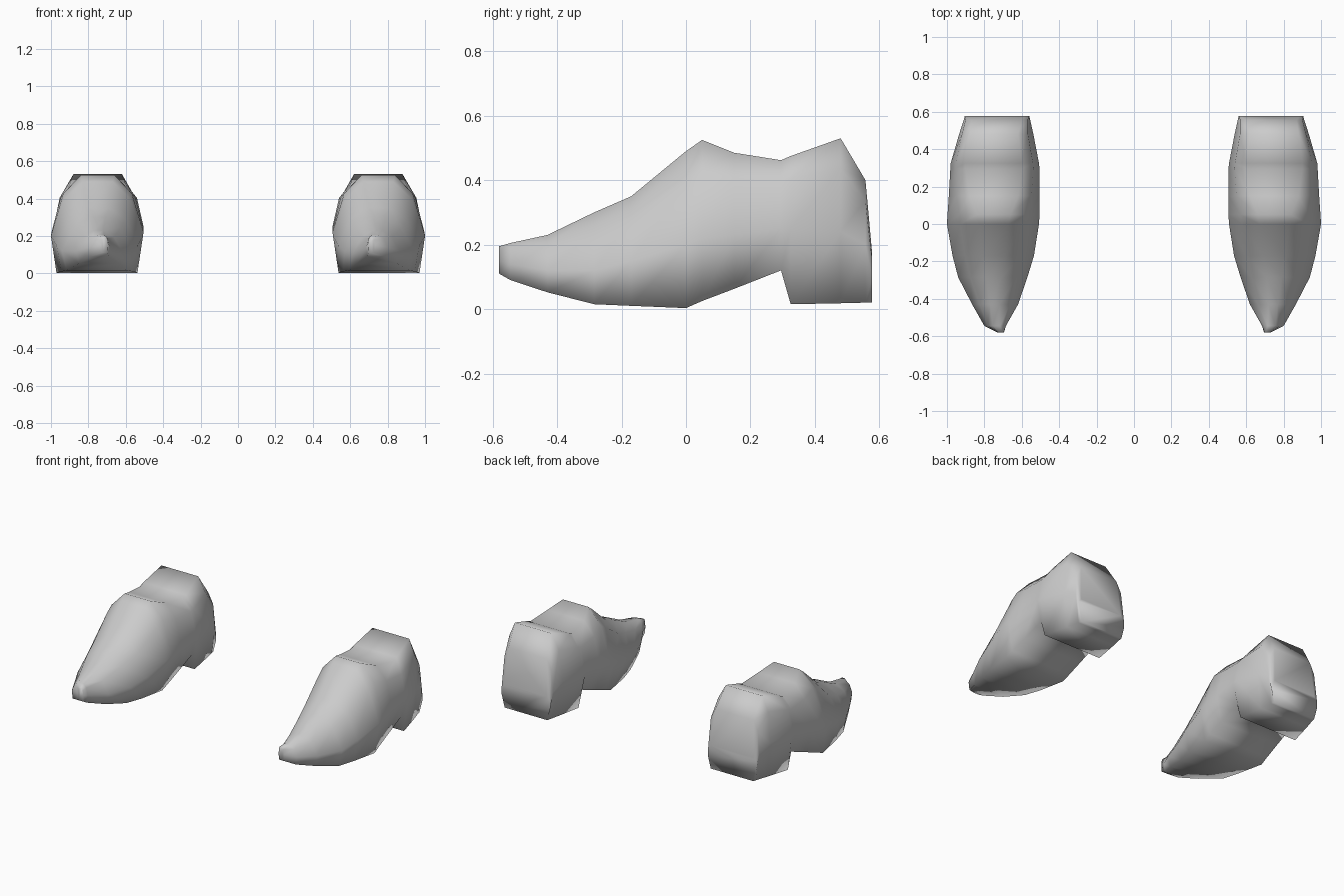
import bpy
import bmesh

cube = bpy.data.objects.get("Cube")
if cube:
    bpy.data.objects.remove(cube, do_unlink=True)

grey = bpy.data.materials.new("plain grey")
grey.use_nodes = True
colour = (0.6, 0.6, 0.6, 1)
grey.diffuse_color = colour
grey.node_tree.nodes["Principled BSDF"].inputs["Base Color"].default_value = colour

# Sections from toe to heel:
# y, sole z, widest z, top z, inner x, outer x, top centre x, top half width
SECTIONS = [
    (-.58, .11, .15, .195, .695, .73, .712, .01),
    (-.545, .09, .14, .205, .685, .80, .735, .02),
    (-.43, .052, .12, .23, .62, .865, .745, .025),
    (-.285, .015, .12, .30, .57, .94, .75, .04),
    (-.17, .01, .15, .35, .535, .97, .75, .06),
    (0, .003, .2, .49, .508, 1, .75, .08),
    (.05, .025, .22, .525, .505, .997, .75, .09),
    (.15, .063, .23, .485, .505, .99, .75, .13),
    (.295, .12, .25, .462, .505, .982, .75, .15),
    (.325, .015, .25, .475, .508, .98, .75, .15),
    (.48, .018, .24, .53, .538, .935, .75, .13),
    (.557, .02, .2, .40, .555, .91, .735, .135),
    (.578, .02, .1, .17, .56, .905, .735, .15),
]


def ring(section):
    """Eight-sided cross-section, counted round from the inner sole edge."""
    y, sole, wide, top, inner, outer, centre, half = section
    inset = 0.06 * (outer - inner)
    shoulder = wide + 0.68 * (top - wide)
    left, right = centre - half, centre + half
    return [
        (inner + inset, y, sole), (outer - inset, y, sole),
        (outer, y, wide), ((outer + right) / 2 + inset / 2, y, shoulder),
        (right, y, top), (left, y, top),
        ((inner + left) / 2 - inset / 2, y, shoulder), (inner, y, wide),
    ]


def shoe(name, side):
    """Loft the shoe, its arch and heel block through the sections."""
    bm = bmesh.new()
    rings = [[bm.verts.new((side * x, y, z)) for x, y, z in ring(s)]
             for s in SECTIONS]
    for a, b in zip(rings, rings[1:]):
        for i in range(len(a)):
            j = (i + 1) % len(a)
            bm.faces.new((a[i], a[j], b[j], b[i]))
    # Close the toe tip and the back of the heel
    bm.faces.new(rings[0])
    bm.faces.new(rings[-1])
    bmesh.ops.recalc_face_normals(bm, faces=bm.faces)
    for face in bm.faces:
        face.smooth = True
    mesh = bpy.data.meshes.new(name)
    bm.to_mesh(mesh)
    bm.free()
    mesh.materials.append(grey)
    bpy.context.collection.objects.link(bpy.data.objects.new(name, mesh))


shoe("left_shoe", 1)
shoe("right_shoe", -1)
